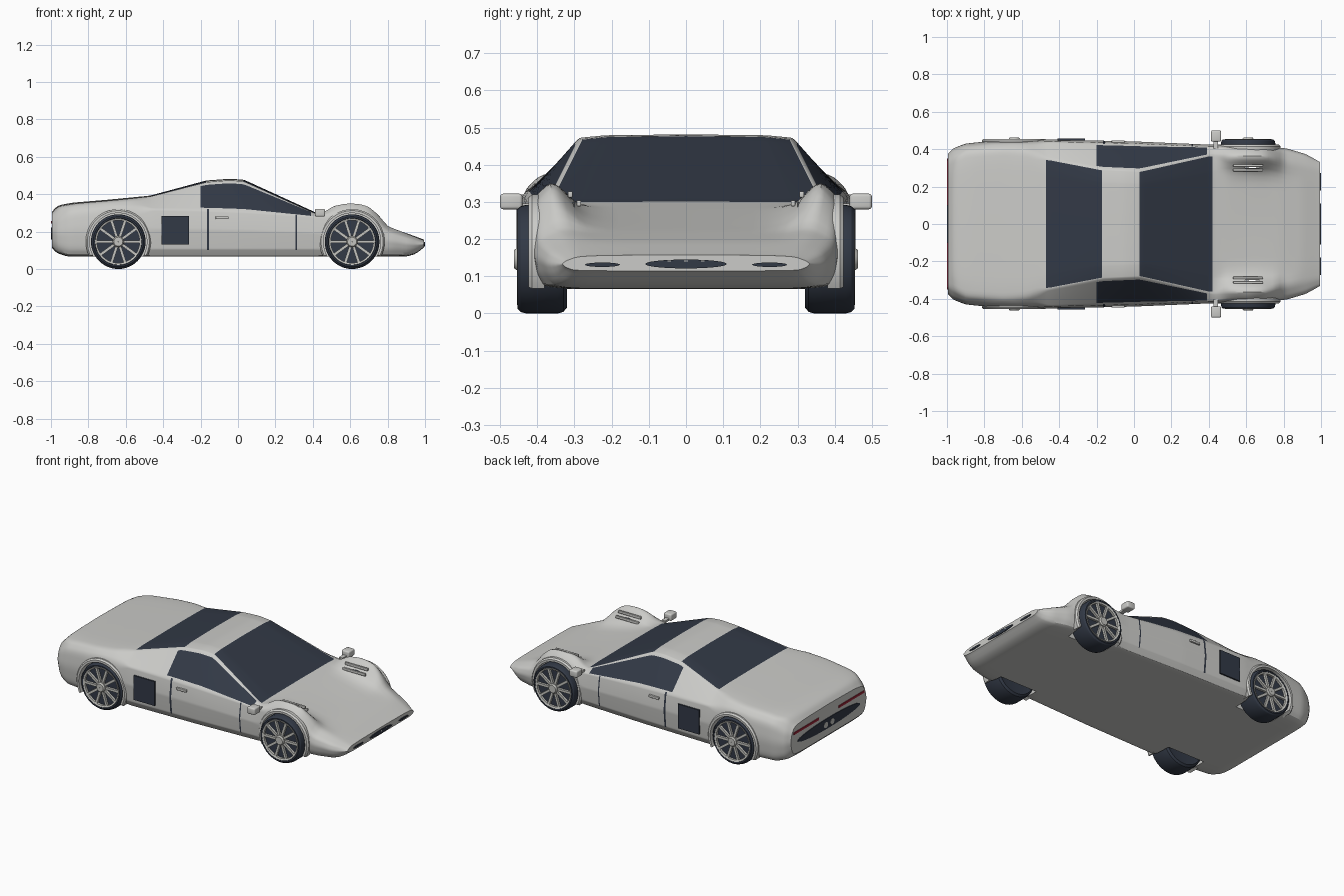
import bpy, bmesh, math
from mathutils import Matrix, Vector

if "Cube" in bpy.data.objects:
    bpy.data.objects.remove(bpy.data.objects["Cube"])


def material(name, rgb):
    m = bpy.data.materials.new(name)
    m.diffuse_color = (*rgb, 1)
    m.use_nodes = True
    m.node_tree.nodes["Principled BSDF"].inputs["Base Color"].default_value = m.diffuse_color
    return m


BODY = material("body_silver", (0.60, 0.60, 0.58))
DARK = material("dark_glass", (0.032, 0.041, 0.061))
RED = material("lamp_red", (0.33, 0.02, 0.04))
RIM = material("wheel_silver", (0.55, 0.55, 0.52))


def finish(name, bm, *mats, angle=30):
    bmesh.ops.recalc_face_normals(bm, faces=bm.faces)
    me = bpy.data.meshes.new(name)
    bm.to_mesh(me)
    bm.free()
    for m in mats:
        me.materials.append(m)
    ob = bpy.data.objects.new(name, me)
    bpy.context.collection.objects.link(ob)
    shade(ob, angle)
    return ob


def shade(ob, angle=30):
    bpy.ops.object.select_all(action='DESELECT')
    ob.select_set(True)
    bpy.context.view_layer.objects.active = ob
    bpy.ops.object.shade_smooth_by_angle(angle=math.radians(angle))


def box(name, lo, hi, mat, bevel=0.0):
    bm = bmesh.new()
    bmesh.ops.create_cube(bm, size=1)
    for v in bm.verts:
        v.co = Vector([(a + b) / 2 + c * (b - a) for a, b, c in zip(lo, hi, v.co)])
    if bevel:
        bmesh.ops.bevel(bm, geom=bm.edges[:], offset=bevel, segments=3, affect='EDGES', profile=0.5)
    return finish(name, bm, mat)


def side_boxes(name, lo, hi, mat, bevel=0.0):
    for tag, s in (("left", 1), ("right", -1)):
        ys = sorted((lo[1] * s, hi[1] * s))
        box(f"{name}_{tag}", (lo[0], ys[0], lo[2]), (hi[0], ys[1], hi[2]), mat, bevel)


def oval(name, x, y, z, half_w, half_h, mat, depth=0.008):
    bm = bmesh.new()
    bmesh.ops.create_cone(bm, cap_ends=True, segments=32, radius1=1, radius2=1, depth=depth)
    bm.transform(Matrix.Translation((x, y, z)) @ Matrix.Diagonal((1, half_w, half_h, 1))
                 @ Matrix.Rotation(math.pi / 2, 4, 'Y'))
    return finish(name, bm, mat)


def lathe(name, profile, centre, side, mat, a0=0, a1=360, n=48):
    """Closed (radius, y) profile swept about the y axis through centre."""
    bm = bmesh.new()
    full = a1 - a0 == 360
    rings = []
    for i in range(n if full else n + 1):
        a = math.radians(a0 + (a1 - a0) * i / n)
        rings.append([bm.verts.new((centre[0] + r * math.cos(a), side * y, centre[1] + r * math.sin(a)))
                      for r, y in profile])
    k = len(profile)
    for i in range(n):
        p, q = rings[i], rings[(i + 1) % len(rings)]
        for j in range(k):
            bm.faces.new((p[j], p[(j + 1) % k], q[(j + 1) % k], q[j]))
    if not full:
        bm.faces.new(rings[0])
        bm.faces.new(rings[-1])
    return finish(name, bm, mat)


# Body shape curves along the length: (x, value) keys
WIDTH = [(-1, .37), (-.97, .405), (-.9, .432), (-.75, .447), (-.45, .452), (0, .442), (.4, .425),
         (.7, .42), (.82, .405), (.92, .375), (1, .33)]
BOTTOM = [(-1, .12), (-.97, .085), (-.91, .066), (.9, .066), (.95, .08), (1, .12)]
TOP = [(-1, .295), (-.98, .327), (-.95, .343), (-.88, .355), (-.7, .37), (-.47, .392), (-.17, .473),
       (-.05, .482), (.03, .478), (.42, .30), (.5, .283), (.78, .222), (.9, .192), (1, .155)]
EDGE_Y = [(-1, .335), (-.9, .385), (-.7, .40), (-.57, .39), (-.47, .352), (-.17, .293), (.03, .284),
          (.42, .374), (.5, .358), (.72, .355), (.82, .33), (1, .29)]
EDGE_Z = [(-1, .285), (-.95, .333), (-.85, .35), (-.64, .368), (-.47, .387), (-.17, .463), (-.05, .473),
          (.03, .468), (.42, .293), (.46, .305), (.51, .345), (.57, .36), (.65, .36), (.70, .345),
          (.75, .30), (.8, .232), (.9, .19), (1, .15)]
BELT_Z = [(-1, .25), (-.9, .30), (-.64, .33), (-.45, .32), (-.2, .315), (.05, .305), (.42, .28),
          (.52, .30), (.61, .315), (.7, .29), (.8, .2), (1, .14)]
ROUND = [(-1, .33), (-.52, .33), (-.46, .09), (.41, .09), (.5, .33), (1, .33)]


def lin(keys, x):
    x = min(max(x, keys[0][0]), keys[-1][0])
    for (a, u), (b, v) in zip(keys, keys[1:]):
        if x <= b:
            return u + (v - u) * (x - a) / (b - a)


def curve(keys, x):
    return sum(lin(keys, x + d * .006) for d in (-2, -1, 0, 1, 2)) / 5


def section(x):
    w, zb, zt, ye, ze, zl, r = (curve(c, x) for c in (WIDTH, BOTTOM, TOP, EDGE_Y, EDGE_Z, BELT_Z, ROUND))
    zs = zb + min(.04, .35 * (zl - zb))
    pts = [(0, zb), (w - .035, zb), (w - .01, zs), (w, (zs + zl) / 2), (w - .012, zl), (ye, ze),
           (ye * .75, zt - .25 * max(0, zt - ze)), (0, zt)]
    pts = [Vector(p) for p in pts]
    out = [pts[0]]
    for a, b, c in zip(pts, pts[1:], pts[2:]):
        p, q = b.lerp(a, r), b.lerp(c, r)
        out += [p.lerp(b, t / 4).lerp(b.lerp(q, t / 4), t / 4) for t in range(5)]
    return out + [pts[-1]]


# Body loft with windows and door gaps coloured by position
xs = {round(-.98 + .02 * i, 3) for i in range(99)}
xs |= {-.995, -.988, -.97, .99, .995, -.47, -.17, .03, .39, -.2, -.167, -.155, .307, .315}
xs = sorted(xs)
bm = bmesh.new()
rings = []
for x in xs:
    half = section(x)
    ring = [(x, y, z) for y, z in half] + [(x, -y, z) for y, z in half[-2:0:-1]]
    rings.append([bm.verts.new(p) for p in ring])
n = len(rings[0])
for i in range(len(xs) - 1):
    mid = (xs[i] + xs[i + 1]) / 2
    for k in range(n):
        f = bm.faces.new((rings[i][k], rings[i][(k + 1) % n], rings[i + 1][(k + 1) % n], rings[i + 1][k]))
        j = k if k < n // 2 else n - 1 - k
        screen = j >= 25 and (-.47 < mid < -.17 or .03 < mid < .42)
        side_glass = j == 20 and -.2 < mid < .39
        door_gap = 6 <= j <= 18 and (-.167 < mid < -.155 or .307 < mid < .315)
        f.material_index = int(screen or side_glass or door_gap)
bm.faces.new(rings[0])
bm.faces.new(rings[-1])
body = finish("car_body", bm, BODY, DARK)

# Wheels, arches and arch lips
TYRE = [(.10, .325), (.13, .32), (.142, .33), (.146, .345), (.146, .43), (.142, .445), (.134, .453),
        (.126, .453), (.122, .436), (.02, .436), (.02, .325)]
for end, cx, lip in (("front", .61, .424), ("rear", -.64, .455)):
    for tag, s in (("left", 1), ("right", -1)):
        c = (cx, .146)
        name = f"{end}_{tag}"
        cutter = lathe("arch_cutter", [(.001, .30), (.154, .30), (.154, .6), (.001, .6)], c, s, BODY)
        mod = body.modifiers.new("arch", 'BOOLEAN')
        mod.operation, mod.object, mod.solver = 'DIFFERENCE', cutter, 'EXACT'
        bpy.context.view_layer.objects.active = body
        bpy.ops.object.modifier_apply(modifier=mod.name)
        bpy.data.objects.remove(cutter)
        lathe(f"arch_lip_{name}", [(.153, .38), (.153, lip), (.166, lip), (.174, lip - .01), (.174, .38)],
              c, s, BODY, -27, 207)
        lathe(f"tyre_{name}", TYRE, c, s, DARK)
        lathe(f"rim_ring_{name}", [(.114, .434), (.114, .45), (.124, .454), (.124, .434)], c, s, RIM)
        lathe(f"hub_{name}", [(.001, .43), (.03, .43), (.03, .455), (.024, .463), (.001, .463)], c, s, RIM, n=24)
        bm = bmesh.new()
        for i in range(10):
            m = (Matrix.Translation((cx, s * .443, .146)) @ Matrix.Rotation(i * math.pi / 5, 4, 'Y')
                 @ Matrix.Translation((.07, 0, 0)) @ Matrix.Diagonal((.095, .014, .015, 1)))
            bmesh.ops.create_cube(bm, size=1, matrix=m)
        finish(f"spokes_{name}", bm, RIM)
shade(body, 28)

# Side details
side_boxes("side_intake", (-.41, .447, .13), (-.262, .456, .283), DARK)
side_boxes("door_handle", (-.12, .43, .266), (-.05, .447, .281), BODY, .003)
side_boxes("mirror", (.412, .44, .28), (.466, .50, .322), BODY, .008)
side_boxes("mirror_stalk", (.425, .40, .283), (.45, .45, .296), BODY)
side_boxes("headlamp_slat_upper", (.53, .305, .312), (.69, .318, .328), BODY, .003)
side_boxes("headlamp_slat_lower", (.53, .282, .288), (.69, .294, .304), BODY, .003)

# Nose grilles
oval("nose_grille", .996, 0, .133, .11, .012, DARK)
for y in (-.045, 0, .045):
    box("grille_bar", (.99, y - .005, .124), (1.0, y + .005, .142), RIM)
for s in (-1, 1):
    oval("nose_vent", .996, s * .225, .131, .047, .006, DARK)

# Tail panel, lamps and exhausts
oval("tail_panel", -.995, 0, .19, .31, .032, DARK)
side_boxes("tail_lamp", (-.999, .1, .243), (-.991, .35, .257), RED)
for s in (-1, 1):
    oval("exhaust", -.994, s * .032, .185, .02, .018, RIM, .012)
